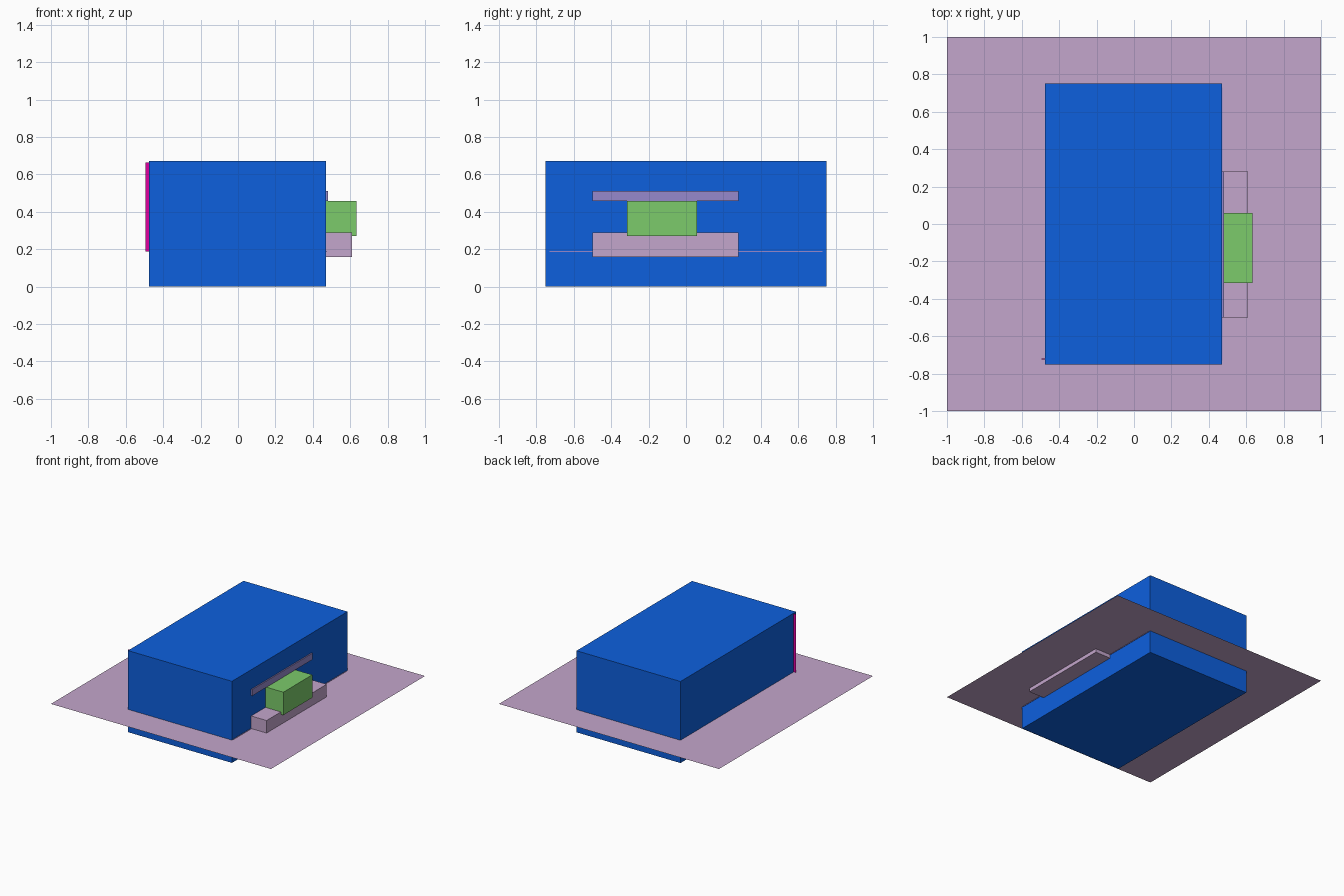
import bpy
import bmesh

if "Cube" in bpy.data.objects:
    bpy.data.objects.remove(bpy.data.objects["Cube"])


def lin(c):
    return c / 12.92 if c <= 0.04045 else ((c + 0.055) / 1.055) ** 2.4


def material(name, r, g, b):
    m = bpy.data.materials.new(name)
    m.diffuse_color = (lin(r / 255), lin(g / 255), lin(b / 255), 1)
    m.use_nodes = True
    m.node_tree.nodes["Principled BSDF"].inputs["Base Color"].default_value = m.diffuse_color
    return m


def finish(name, bm, mat):
    me = bpy.data.meshes.new(name)
    bm.to_mesh(me)
    bm.free()
    me.materials.append(mat)
    ob = bpy.data.objects.new(name, me)
    bpy.context.collection.objects.link(ob)
    return ob


def box(name, x, y, z, mat):
    """Box from (min, max) ranges on each axis."""
    bm = bmesh.new()
    bmesh.ops.create_cube(bm, size=1)
    for v in bm.verts:
        for i, (lo, hi) in enumerate((x, y, z)):
            v.co[i] = lo if v.co[i] < 0 else hi
    return finish(name, bm, mat)


blue = material("blue", 13, 96, 222)
lilac = material("lilac", 196, 166, 204)
lavender = material("lavender", 150, 137, 204)
green = material("green", 124, 203, 107)
magenta = material("magenta", 222, 0, 160)

# Flat ground sheet that cuts through the lower part of the body
bm = bmesh.new()
bmesh.ops.create_grid(bm, x_segments=1, y_segments=1, size=1)
sheet = finish("ground_sheet", bm, lilac)
sheet.location.z = 0.187

# Main body
box("body", (-0.475, 0.47), (-0.75, 0.75), (0, 0.67), blue)

# Parts on the right side: shelf, block on the shelf, trim above, base line
box("shelf", (0.465, 0.61), (-0.50, 0.28), (0.157, 0.29), lilac)
box("shelf_block", (0.465, 0.633), (-0.315, 0.06), (0.27, 0.458), green)
box("upper_trim", (0.465, 0.48), (-0.50, 0.28), (0.458, 0.51), lavender)
box("base_line", (0.465, 0.474), (-0.73, 0.73), (0.184, 0.19), lavender)

# Thin fin whose edge shows at the left front corner
box("side_fin", (-0.495, -0.46), (-0.724, -0.72), (0.187, 0.664), magenta)
